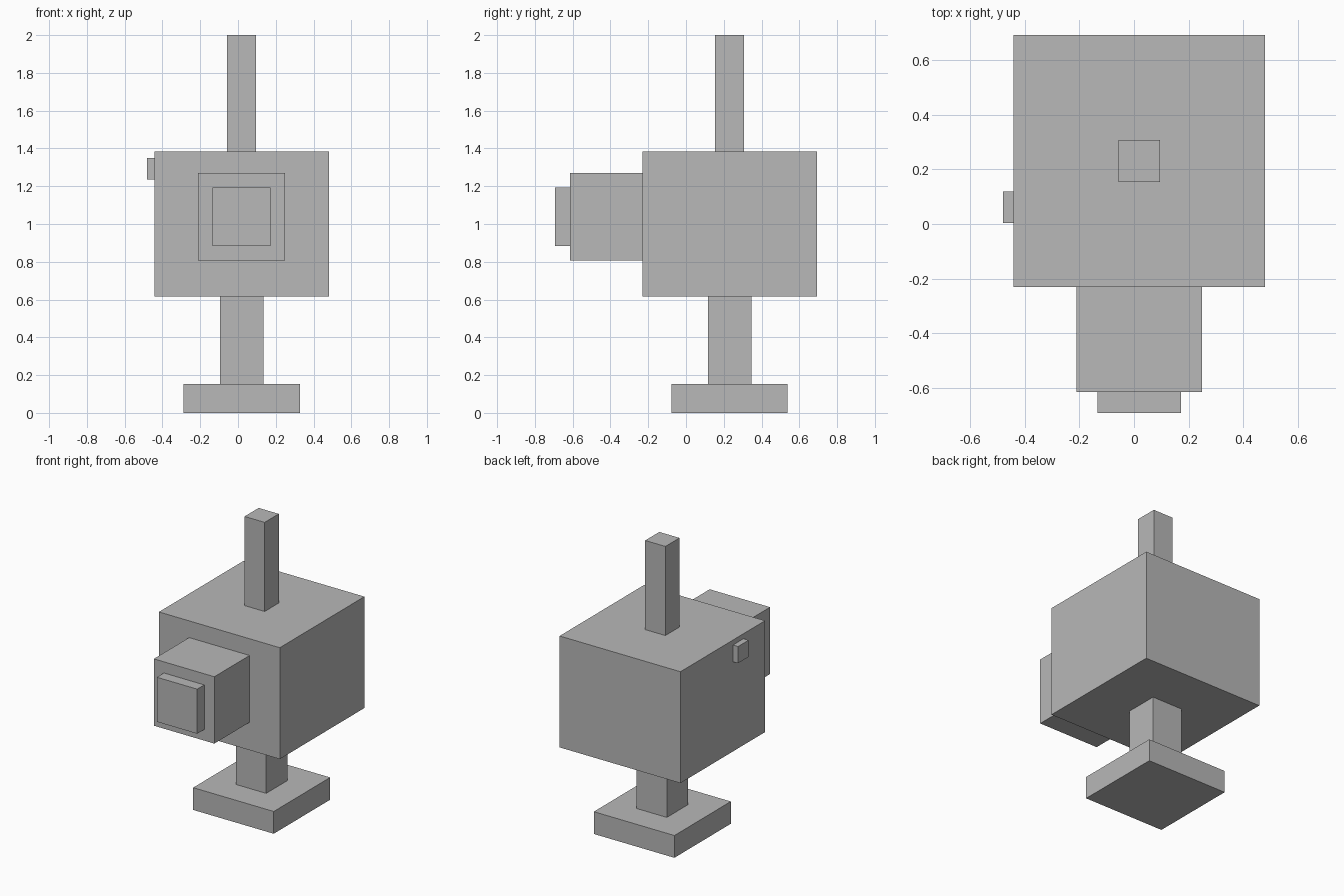
import bpy
import bmesh
from mathutils import Vector

if "Cube" in bpy.data.objects:
    bpy.data.objects.remove(bpy.data.objects["Cube"])

U = 1 / 13      # module size: the whole model is 26 modules tall
CX = 0.25       # body axis offset in x, balancing the side button

grey = bpy.data.materials.new("plain_grey")
grey.diffuse_color = (0.48, 0.48, 0.48, 1)
grey.use_nodes = True
grey.node_tree.nodes["Principled BSDF"].inputs["Base Color"].default_value = grey.diffuse_color


def box(name, x, y, z):
    """Box from (min, max) ranges in modules, x relative to the body axis."""
    lo = Vector((x[0] + CX, y[0], z[0])) * U
    hi = Vector((x[1] + CX, y[1], z[1])) * U
    bm = bmesh.new()
    bmesh.ops.create_cube(bm, size=1)
    for v in bm.verts:
        v.co = (lo + hi) / 2 + v.co * (hi - lo)
    mesh = bpy.data.meshes.new(name)
    bm.to_mesh(mesh)
    bm.free()
    mesh.materials.append(grey)
    obj = bpy.data.objects.new(name, mesh)
    bpy.context.collection.objects.link(obj)
    return obj


# Stand
box("base", (-4, 4), (-1, 7), (0, 2))
box("neck", (-1.5, 1.5), (1.5, 4.5), (2, 8))

# Housing with top post and side button
box("body", (-6, 6), (-3, 9), (8, 18))
box("top_post", (-1, 1), (2, 4), (18, 26))
box("side_button", (-6.5, -6), (0.05, 1.55), (16.05, 17.55))

# Front barrel and its end plate
box("barrel", (-3, 3), (-8, -3), (10.5, 16.5))
box("barrel_end", (-2, 2), (-9, -8), (11.5, 15.5))
